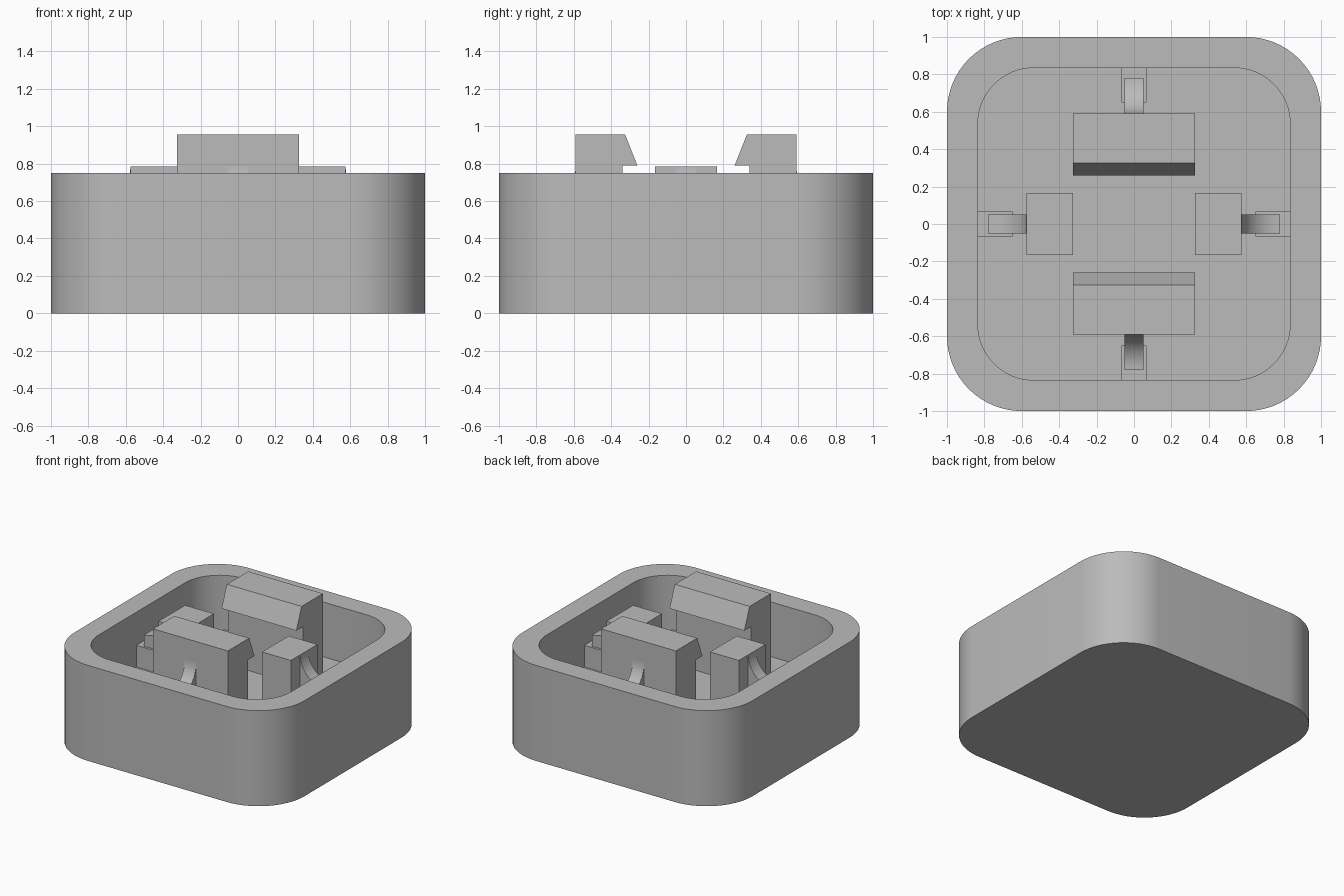
import bpy, bmesh
from math import pi, cos, sin

if "Cube" in bpy.data.objects:
    bpy.data.objects.remove(bpy.data.objects["Cube"])

RIM, FLOOR, PAD, BLOCK, CLIP = 0.75, 0.32, 0.49, 0.785, 0.955

grey = bpy.data.materials.new("grey plastic")
grey.use_nodes = True
grey.diffuse_color = (0.5, 0.5, 0.5, 1)
grey.node_tree.nodes["Principled BSDF"].inputs["Base Color"].default_value = grey.diffuse_color


def finish(name, bm, turn=0, smooth=False):
    """Turn a bmesh into a named object, rotated about z."""
    bmesh.ops.recalc_face_normals(bm, faces=bm.faces)
    mesh = bpy.data.meshes.new(name)
    bm.to_mesh(mesh)
    bm.free()
    ob = bpy.data.objects.new(name, mesh)
    bpy.context.collection.objects.link(ob)
    mesh.materials.append(grey)
    ob.rotation_euler.z = turn
    if smooth:
        bpy.ops.object.select_all(action="DESELECT")
        ob.select_set(True)
        bpy.context.view_layer.objects.active = ob
        bpy.ops.object.shade_smooth_by_angle(angle=pi / 6)
    return ob


def extrude_profile(name, points, half_width, turn=0, smooth=False):
    """Extrude a (distance, height) profile across its width; distance runs along +x."""
    bm = bmesh.new()
    face = bm.faces.new([bm.verts.new((d, -half_width, z)) for d, z in points])
    out = bmesh.ops.extrude_face_region(bm, geom=[face])["geom"]
    bmesh.ops.translate(bm, vec=(0, 2 * half_width, 0),
                        verts=[v for v in out if isinstance(v, bmesh.types.BMVert)])
    return finish(name, bm, turn, smooth)


def rounded_square(half, radius, steps=16):
    pts = []
    for q in range(4):
        mid = pi / 4 + q * pi / 2
        cx = (half - radius) * (1 if cos(mid) > 0 else -1)
        cy = (half - radius) * (1 if sin(mid) > 0 else -1)
        for i in range(steps + 1):
            a = (q + i / steps) * pi / 2
            pts.append((cx + radius * cos(a), cy + radius * sin(a)))
    return pts


# Tray: outer wall, rim, inner wall and floor from stacked rounded loops
bm = bmesh.new()
outer, inner = rounded_square(1, 0.4), rounded_square(0.835, 0.3)
loops = [[bm.verts.new((x, y, z)) for x, y in pts]
         for pts, z in ((outer, 0), (outer, RIM), (inner, RIM), (inner, FLOOR))]
n = len(outer)
for low, high in zip(loops, loops[1:]):
    for i in range(n):
        j = (i + 1) % n
        bm.faces.new((low[i], low[j], high[j], high[i]))
bm.faces.new(loops[0])
bm.faces.new(loops[-1])
finish("tray", bm, smooth=True)

# Profiles running outward from the centre
clip = [(0.34, FLOOR), (0.34, 0.79), (0.26, 0.79), (0.325, CLIP), (0.59, CLIP), (0.59, FLOOR)]
side_block = [(0.325, FLOOR), (0.325, BLOCK), (0.575, BLOCK), (0.575, FLOOR)]
pad = [(0.65, FLOOR), (0.65, PAD), (0.835, PAD), (0.835, FLOOR)]


def rib(start):
    """Concave gusset sweeping from the block down to the pad."""
    r = 0.78 - start
    arc = [(0.78 - r * cos(a), BLOCK - r * sin(a)) for a in (i * pi / 24 for i in range(13))]
    return arc + [(0.78, FLOOR), (start, FLOOR)]


for side, turn in (("left", 0), ("back", pi / 2), ("right", pi), ("front", -pi / 2)):
    if side in ("left", "right"):
        extrude_profile(side + "_block", side_block, 0.165, turn)
        start = 0.575
    else:
        extrude_profile(side + "_clip", clip, 0.325, turn)
        start = 0.59
    extrude_profile(side + "_rib", rib(start), 0.05, turn, smooth=True)
    extrude_profile(side + "_pad", pad, 0.068, turn)
